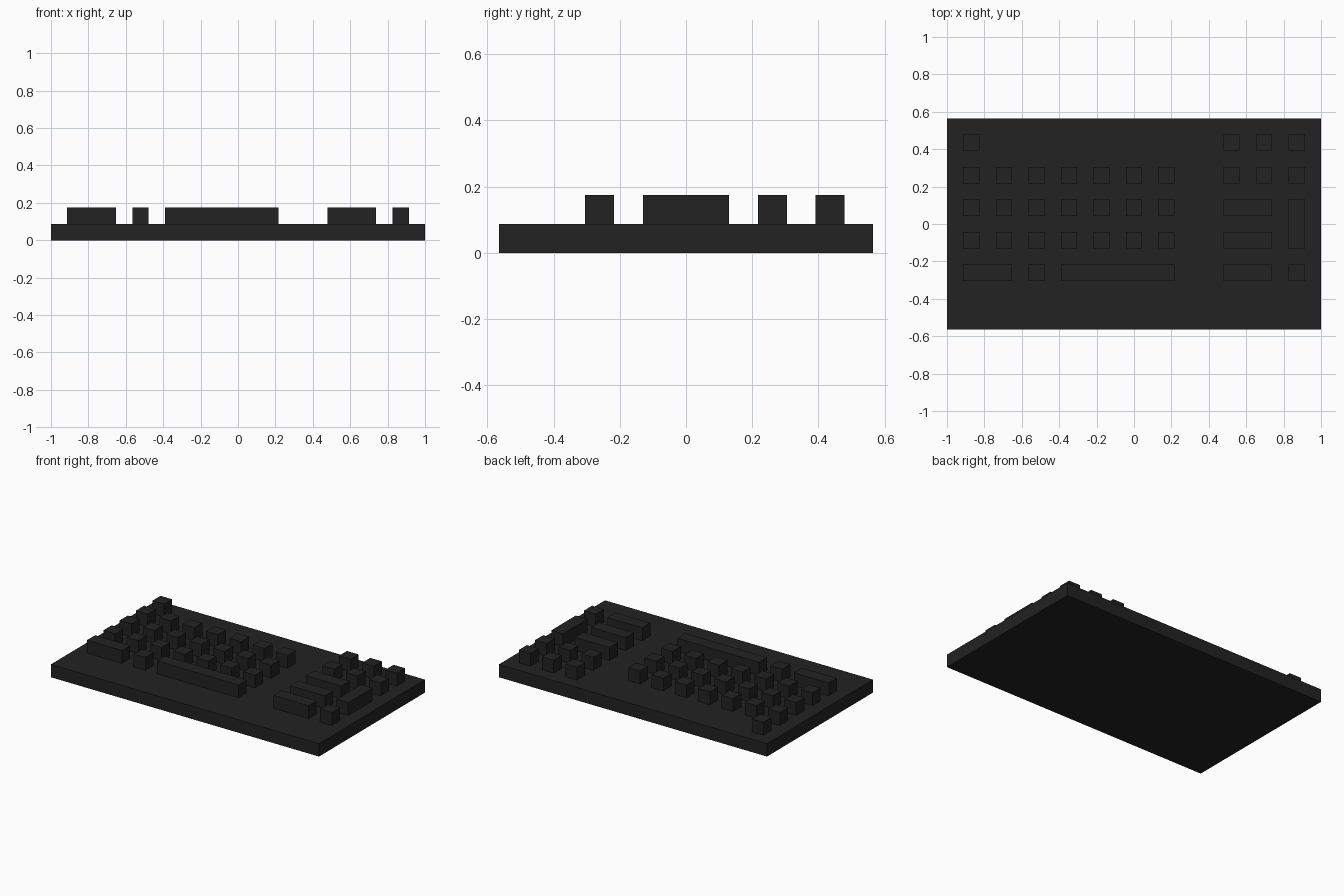
import bpy
import bmesh
from mathutils import Matrix, Vector

if "Cube" in bpy.data.objects:
    bpy.data.objects.remove(bpy.data.objects["Cube"], do_unlink=True)

U = 2 / 23            # one grid unit; the board is 23 x 13 units
COLS, ROWS = 23, 13

charcoal = bpy.data.materials.new("charcoal")
charcoal.use_nodes = True
colour = (0.016, 0.016, 0.016, 1)
charcoal.diffuse_color = colour
charcoal.node_tree.nodes["Principled BSDF"].inputs["Base Color"].default_value = colour


def block(name, col, row, width=1, depth=1, level=0):
    """Box one unit tall; col counts from the -x edge, row from the back edge."""
    size = Vector((width, depth, 1)) * U
    centre = Vector((col + width / 2 - COLS / 2,
                     ROWS / 2 - row - depth / 2, level + 0.5)) * U
    bm = bmesh.new()
    bmesh.ops.create_cube(bm, size=1, matrix=Matrix.Diagonal(size.to_4d()))
    mesh = bpy.data.meshes.new(name)
    bm.to_mesh(mesh)
    bm.free()
    mesh.materials.append(charcoal)
    obj = bpy.data.objects.new(name, mesh)
    obj.location = centre
    bpy.context.collection.objects.link(obj)
    return obj


def key(name, col, row, width=1, depth=1):
    return block(name, col, row, width, depth, level=1)


# Base slab
block("keyboard_base", 0, 0, COLS, ROWS)

# Main typing block
key("escape_key", 1, 1)
for r in (3, 5, 7):
    for c in range(1, 14, 2):
        key(f"letter_key_{r}_{c}", c, r)

# Bottom row
key("control_key", 1, 9, width=3)
key("alt_key", 5, 9)
key("space_bar", 7, 9, width=7)

# Number pad
for r in (1, 3):
    for c in (17, 19, 21):
        key(f"pad_key_{r}_{c}", c, r)
for r in (5, 7, 9):
    key(f"pad_wide_key_{r}", 17, r, width=3)
key("pad_tall_key", 21, 5, depth=3)
key("pad_corner_key", 21, 9)
